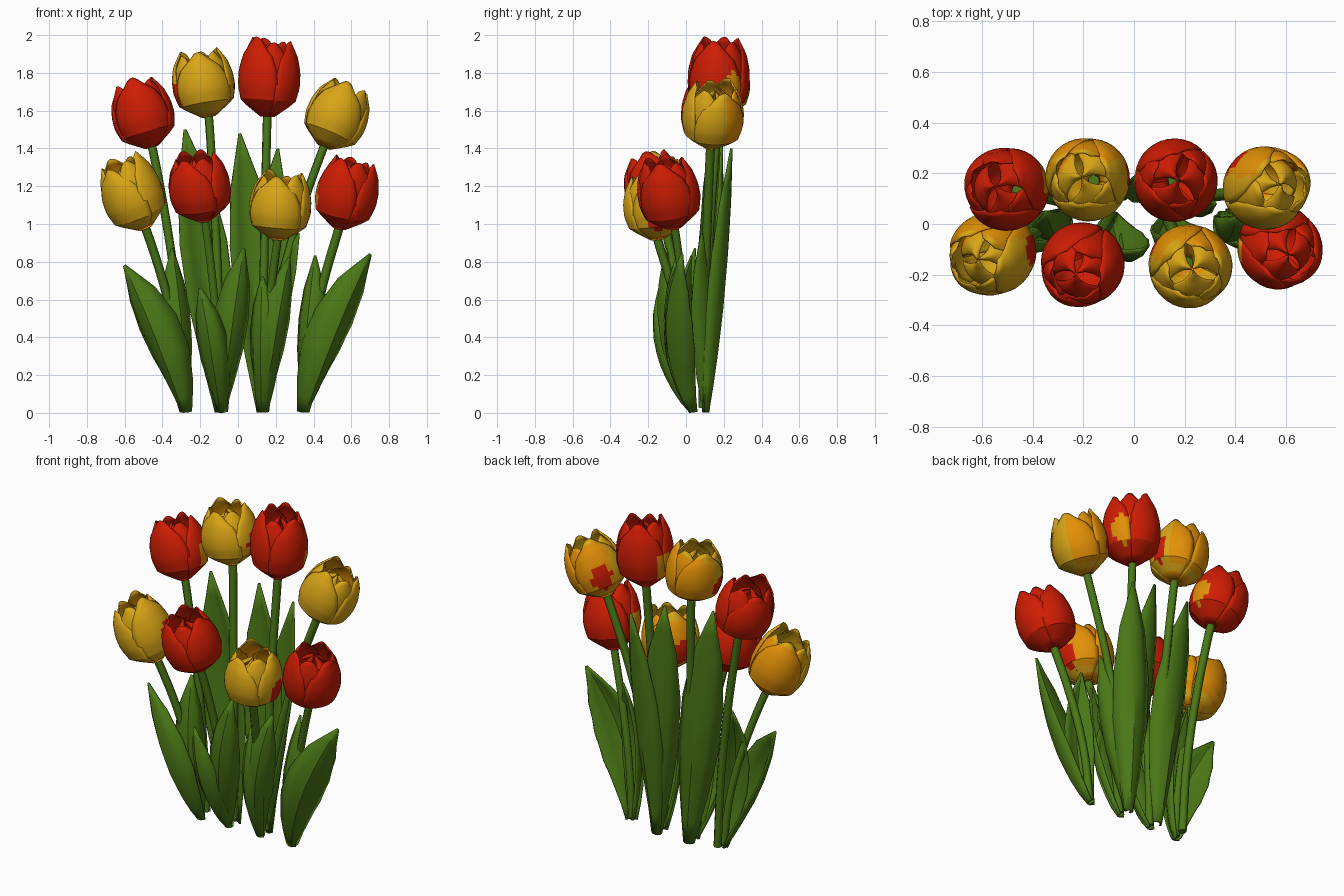
import bpy, math, random
from mathutils import Vector as V

if "Cube" in bpy.data.objects:
    bpy.data.objects.remove(bpy.data.objects["Cube"])

random.seed(4)


def mat(name, rgb):
    m = bpy.data.materials.new(name)
    m.diffuse_color = (*rgb, 1)
    m.use_nodes = True
    m.node_tree.nodes["Principled BSDF"].inputs["Base Color"].default_value = m.diffuse_color
    return m


RED = mat("petal red", (0.62, 0.012, 0.001))
YELLOW = mat("petal yellow", (0.70, 0.38, 0.008))
ORANGE = mat("petal orange", (0.76, 0.28, 0.002))
GREEN = mat("leaf green", (0.070, 0.185, 0.008))


def interp(table, v):
    # table of evenly spaced values over 0..1
    f = v * (len(table) - 1)
    i = min(int(f), len(table) - 2)
    return table[i] + (table[i + 1] - table[i]) * (f - i)


def grid_faces(start, rows, cols):
    return [(start + i * cols + j, start + i * cols + j + 1,
             start + (i + 1) * cols + j + 1, start + (i + 1) * cols + j)
            for i in range(rows - 1) for j in range(cols - 1)]


def make(name, verts, faces, mats, thick, rule=None):
    me = bpy.data.meshes.new(name)
    me.from_pydata(verts, [], faces)
    for m in mats:
        me.materials.append(m)
    if rule:
        for p in me.polygons:
            p.material_index = rule(p.center)
    ob = bpy.data.objects.new(name, me)
    bpy.context.collection.objects.link(ob)
    bpy.ops.object.select_all(action='DESELECT')
    ob.select_set(True)
    bpy.context.view_layer.objects.active = ob
    bpy.ops.object.shade_smooth_by_angle(angle=math.radians(32))
    s = ob.modifiers.new("thickness", 'SOLIDIFY')
    s.thickness = thick
    s.offset = 0


# Petal profiles: radius and half angle (degrees) along the height
OUTER = [.035, .140, .160, .159, .142, .104]
CORE = [.02, .11, .13, .112, .004]
SPREAD = [62, 63, 62, 60, 50, 18]


def flower(name, bottom, top, red, patches):
    axis = top - bottom
    height = axis.length
    q = V((0, 0, 1)).rotation_difference(axis)
    verts, faces, rows, cols = [], [], 15, 13
    phase = random.uniform(0, 120)
    # outer whorl, inner whorl and the closed core
    for prof, scale, tall, turn in ((OUTER, 1, 1, 0), (OUTER, .92, .98, 60), (CORE, .95, .9, 25)):
        for k in range(3):
            a0 = phase + turn + 120 * k + random.uniform(-6, 6)
            h = height * tall * random.uniform(.92, 1.0)
            start = len(verts)
            for i in range(rows):
                v = i / (rows - 1)
                for j in range(cols):
                    s = 2 * j / (cols - 1) - 1
                    a = math.radians(a0 + s * interp(SPREAD, v))
                    r = interp(prof, v) * scale * (1.02 - .07 * s * s * v)
                    p = V((r * math.cos(a), r * math.sin(a), v * h - .02 * s * s * v))
                    verts.append(bottom + q @ p)
            faces += grid_faces(start, rows, cols)

    # orange backs on yellow flowers, contrast patches towards the neighbours
    def rule(c):
        t = (c - bottom).dot(axis) / height ** 2
        d = c - bottom - axis * t
        ang = math.degrees(math.atan2(d.y, d.x))
        for a in patches:
            da = (ang - a + 180) % 360 - 180
            if d.length > .1 and (da / 21) ** 2 + ((t - .36) / .2) ** 2 < 1:
                return 2
        if red:
            return 0
        return 1 if (28 < ang < 165 and d.length > .1 and t < .88) or t < .09 else 0

    make(name, verts, faces, [RED, RED, ORANGE] if red else [YELLOW, ORANGE, RED], .006, rule)


def stem(name, base, bottom, top):
    # rises nearly straight, then bends out to the flower head
    cu = bpy.data.curves.new(name, 'CURVE')
    cu.dimensions = '3D'
    cu.bevel_depth = .024
    cu.bevel_resolution = 1
    cu.resolution_u = 5
    cu.use_fill_caps = True
    pts = []
    for v in (.02, .35, .7, 1):
        p = base.lerp(bottom, v ** 1.7)
        p.z = bottom.z * v
        pts.append(p)
    pts.append(bottom.lerp(top, .06))
    sp = cu.splines.new('BEZIER')
    sp.bezier_points.add(len(pts) - 1)
    for b, p in zip(sp.bezier_points, pts):
        b.co = p
        b.handle_left_type = b.handle_right_type = 'AUTO'
    cu.materials.append(GREEN)
    bpy.context.collection.objects.link(bpy.data.objects.new(name, cu))


WIDTH = [.25, .66, .97, 1, .72, .04]


def leaf(name, base, tip, half, angle):
    # cupped blade: edges wrap back from the outward direction
    out = V((math.cos(math.radians(angle)), math.sin(math.radians(angle)), 0))
    back = angle > 0
    mid = base.lerp(tip, .5)
    mid.x = base.x + .42 * (tip.x - base.x)
    mid.y += .01 if back else -.075
    ctrl = 2 * mid - (base + tip) / 2
    verts, rows = [], 11
    for i in range(rows):
        v = i / (rows - 1)
        p = base * (1 - v) ** 2 + ctrl * 2 * v * (1 - v) + tip * v * v
        tan = ((ctrl - base) * (1 - v) + (tip - ctrl) * v).normalized()
        side = tan.cross(out).normalized()
        n = side.cross(tan)
        w = half * interp(WIDTH, v)
        cup = (.8 if back else 1.1) - .5 * v
        for j in range(5):
            s = j / 2 - 1
            co = p + side * (w * s) - n * (w * cup * (s * s - .35))
            co.z = max(co.z, .004)
            verts.append(co)
    make(name, verts, grid_faces(0, rows, 5), [GREEN], .012)


CLUMPS = [-.28, -.09, .13, .35]  # x of the four bulbs

# Flower heads: bulb, bottom, top, patch directions; colours alternate
BACK = [
    (0, (-.455, .13, 1.41), (-.56, .15, 1.77), [12]),
    (1, (-.155, .17, 1.57), (-.215, .185, 1.93), [5, 190]),
    (2, (.155, .17, 1.57), (.175, .175, 2.0), [170, 30]),
    (2, (.455, .13, 1.41), (.60, .16, 1.75), [135]),
]
FRONT = [
    (0, (-.49, -.09, .98), (-.64, -.15, 1.35), [5]),
    (1, (-.175, -.12, 1.02), (-.24, -.21, 1.39), []),
    (2, (.21, -.15, .92), (.235, -.185, 1.28), [5, 150]),
    (3, (.535, -.06, .98), (.62, -.13, 1.36), [185]),
]
for row, heads, reds, y in (("back", BACK, (0, 2), .09), ("front", FRONT, (1, 3), .03)):
    for i, (c, b, t, patches) in enumerate(heads):
        flower(f"{row}_flower_{i + 1}", V(b), V(t), i in reds, patches)
        stem(f"{row}_stem_{i + 1}", V((CLUMPS[c], y, 0)), V(b), V(t))

# Leaves: bulb, tip, half width, outward direction in degrees
LEAVES = [
    (0, (-.60, -.02, .78), .115, -120),
    (0, (-.35, .05, .87), .085, -65),
    (1, (-.28, .13, 1.50), .125, 100),
    (1, (.03, -.10, .87), .09, -80),
    (1, (-.20, -.14, .66), .08, -105),
    (2, (.01, .19, 1.48), .115, 100),
    (2, (.21, .24, 1.40), .105, 75),
    (2, (.32, .08, .95), .08, 45),
    (2, (.27, -.05, .82), .085, -70),
    (2, (.13, -.05, .72), .08, -110),
    (3, (.70, -.02, .84), .115, -60),
    (3, (.41, .03, .83), .08, -115),
]
for i, (c, tip, half, angle) in enumerate(LEAVES):
    leaf(f"leaf_{i + 1}", V((CLUMPS[c], .11 if angle > 0 else .03, 0)), V(tip), half, angle)
